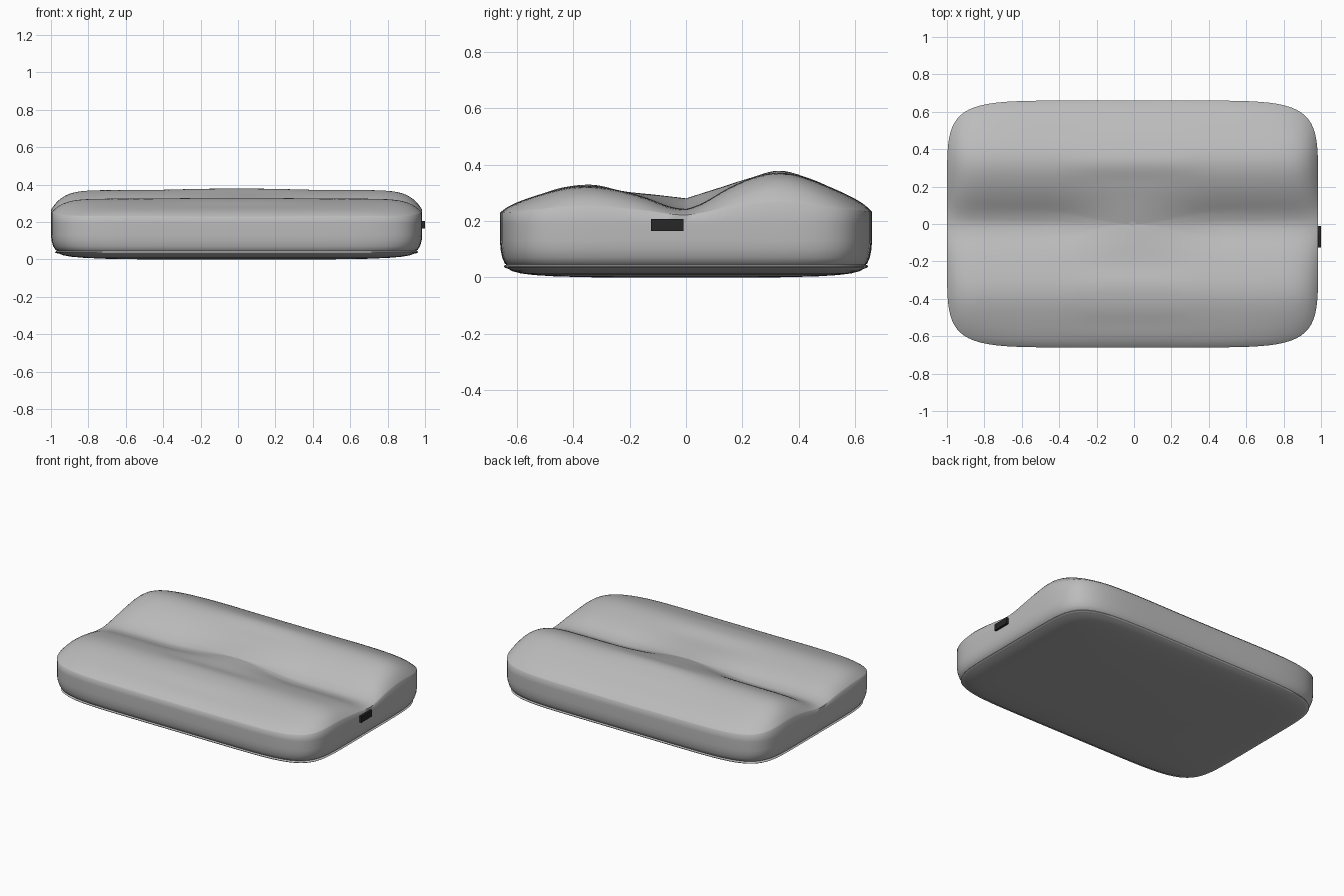
import bpy, bmesh, math

if "Cube" in bpy.data.objects:
    bpy.data.objects.remove(bpy.data.objects["Cube"])

HALF_X, HALF_Y, SHIFT = 0.9925, 0.66, -0.0075
POWER = 7          # squareness of the outline
SIDE = 40          # segments along each side of the outline

# Heights from the middle of the cushion out to the front and back edges
FRONT = [0.28, 0.293, 0.305, 0.328, 0.318, 0.285, 0.262]
BACK = [0.28, 0.315, 0.35, 0.378, 0.35, 0.305, 0.27]


def material(name, value):
    m = bpy.data.materials.new(name)
    m.use_nodes = True
    colour = (value, value, value, 1)
    m.diffuse_color = colour
    m.node_tree.nodes["Principled BSDF"].inputs["Base Color"].default_value = colour
    return m


def profile(y):
    """Smooth wave through the height points, with a crisp valley at y = 0."""
    p = BACK if y > 0 else FRONT
    t = min(abs(y) / HALF_Y, 1) * (len(p) - 1)
    i = min(int(t), len(p) - 2)
    t -= i
    b, c = p[i], p[i + 1]
    a = p[i - 1] if i > 0 else 2 * b - c
    d = p[i + 2] if i + 2 < len(p) else 2 * c - b
    return b + 0.5 * t * (c - a + t * (2*a - 5*b + 4*c - d + t * (3*(b - c) + d - a)))


def top_height(x, y, k):
    """Wave profile with a trough deepening to the ends and a rounded rim."""
    s = min(abs(x) / 0.5, 1)
    s = s * s * (3 - 2 * s)
    w = 0.07 * s
    h = (profile(y - w) + 2 * profile(y) + profile(y + w)) / 4
    h -= 0.045 * s * math.exp(-(y / 0.13) ** 2)
    rim = 0.22 + 0.35 * (h - 0.24)
    return h - k ** 16 * (h - rim)


def outline():
    """Unit rounded square, sampled evenly along its four sides."""
    pts = []
    for q in range(4):
        for i in range(SIDE):
            u, v = 1, -1 + 2 * i / SIDE
            for _ in range(q):
                u, v = -v, u
            r = (abs(u) ** POWER + abs(v) ** POWER) ** (-1 / POWER)
            pts.append((u * r, v * r))
    return pts


def loft(name, rings, mat, top_pole=None, bottom_cap=False, angle=40):
    """Skin rings of (scale, height or None for the wave), ordered upward."""
    bm = bmesh.new()
    loops = []
    for k, z in rings:
        loop = []
        for u, v in outline():
            x, y = u * k * HALF_X, v * k * HALF_Y
            loop.append(bm.verts.new((x + SHIFT, y, top_height(x, y, k) if z is None else z)))
        loops.append(loop)
    n = 4 * SIDE
    for lo, hi in zip(loops, loops[1:]):
        for i in range(n):
            j = (i + 1) % n
            bm.faces.new((lo[i], lo[j], hi[j], hi[i]))
    if top_pole is not None:
        pole = bm.verts.new((SHIFT, 0, top_pole))
        for i in range(n):
            bm.faces.new((loops[-1][i], loops[-1][(i + 1) % n], pole))
    if bottom_cap:
        bm.faces.new(loops[0][::-1])
    return finish(name, bm, mat, angle)


def finish(name, bm, mat, angle):
    bmesh.ops.recalc_face_normals(bm, faces=bm.faces)
    mesh = bpy.data.meshes.new(name)
    bm.to_mesh(mesh)
    bm.free()
    mesh.materials.append(mat)
    ob = bpy.data.objects.new(name, mesh)
    bpy.context.collection.objects.link(ob)
    bpy.ops.object.select_all(action='DESELECT')
    ob.select_set(True)
    bpy.context.view_layer.objects.active = ob
    bpy.ops.object.shade_smooth_by_angle(angle=math.radians(angle))
    return ob


foam = material("cushion grey", 0.5)
under = material("base grey", 0.4)
black = material("tag black", 0.02)

# Cushion body: tucked lower edge, straight wall, then the wavy top
wall = [(0.965, 0.044), (0.975, 0.05), (0.988, 0.07), (0.997, 0.1), (1, 0.13), (1, 0.19)]
rim = [(k, None) for k in (1, 0.996, 0.99, 0.98, 0.965, 0.95)]
wave = [(0.925 * (1 - i / 40), None) for i in range(40)]
loft("cushion_body", wall + rim + wave, foam, top_pole=0.28, angle=65)

# Piping between the body and the base
loft("seam_piping", [(0.955, 0.031), (0.972, 0.033), (0.978, 0.038),
                     (0.975, 0.043), (0.962, 0.046)], foam, angle=65)

# Gently domed underside
loft("cushion_base", [(0.5, 0), (0.7, 0.003), (0.82, 0.008), (0.89, 0.014),
                      (0.935, 0.022), (0.96, 0.032)], under, bottom_cap=True)

# Small tag on the left end
bm = bmesh.new()
bmesh.ops.create_cube(bm, size=1)
bmesh.ops.scale(bm, vec=(0.03, 0.115, 0.042), verts=bm.verts)
bmesh.ops.translate(bm, vec=(0.985, -0.067, 0.185), verts=bm.verts)
finish("end_tag", bm, black, 30)
